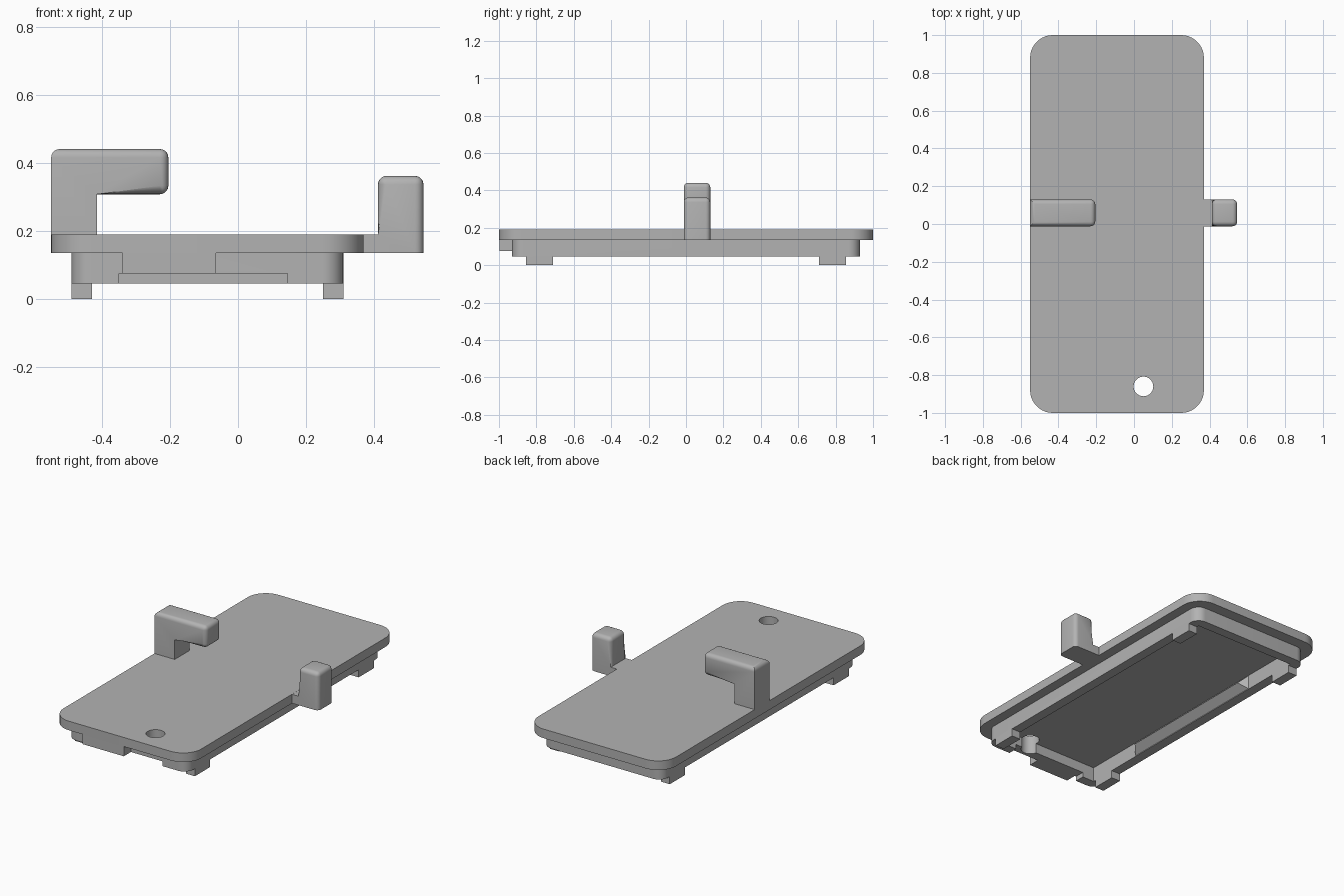
import bpy, bmesh, math

if "Cube" in bpy.data.objects:
    bpy.data.objects.remove(bpy.data.objects["Cube"])

grey = bpy.data.materials.new("plain_grey")
GREY = (0.45, 0.45, 0.45, 1)
grey.use_nodes = True
grey.diffuse_color = GREY
grey.node_tree.nodes["Principled BSDF"].inputs["Base Color"].default_value = GREY


def finish(name, bm):
    bmesh.ops.recalc_face_normals(bm, faces=bm.faces)
    mesh = bpy.data.meshes.new(name)
    bm.to_mesh(mesh)
    bm.free()
    mesh.materials.append(grey)
    ob = bpy.data.objects.new(name, mesh)
    bpy.context.collection.objects.link(ob)
    return ob


def prism(name, points, offset, bevel_rule=None):
    """Extrude a closed outline; optionally round the edges picked by a rule."""
    bm = bmesh.new()
    face = bm.faces.new([bm.verts.new(p) for p in points])
    grown = bmesh.ops.extrude_face_region(bm, geom=[face])["geom"]
    bmesh.ops.translate(bm, vec=offset,
                        verts=[g for g in grown if isinstance(g, bmesh.types.BMVert)])
    if bevel_rule:
        bmesh.ops.recalc_face_normals(bm, faces=bm.faces)
        edges = [e for e in bm.edges if bevel_rule(e.verts[0].co, e.verts[1].co)]
        bmesh.ops.bevel(bm, geom=edges, offset=0.025, segments=5,
                        profile=0.5, affect='EDGES')
    return finish(name, bm)


def box(name, x, y, z):
    corners = [(x[0], y[0], z[0]), (x[1], y[0], z[0]), (x[1], y[1], z[0]), (x[0], y[1], z[0])]
    return prism(name, corners, (0, 0, z[1] - z[0]))


def rounded_slab(name, x, y, z, r, steps=10):
    pts = []
    corners = [(x[1] - r, y[1] - r), (x[0] + r, y[1] - r),
               (x[0] + r, y[0] + r), (x[1] - r, y[0] + r)]
    for quarter, (cx, cy) in enumerate(corners):
        for i in range(steps + 1):
            a = (quarter + i / steps) * math.pi / 2
            pts.append((cx + r * math.cos(a), cy + r * math.sin(a), z[0]))
    return prism(name, pts, (0, 0, z[1] - z[0]))


def hip_wedge(name, x, depth):
    """Horizontal V-shaped ridge with sloped ends."""
    bm = bmesh.new()
    base = [bm.verts.new((x, sy * 0.5, z)) for sy, z in
            ((-1, 0.05), (1, 0.05), (1, 0.134), (-1, 0.134))]
    tip = [bm.verts.new((x + depth, y, 0.092)) for y in (-0.455, 0.455)]
    a, b, c, d = base
    for f in (base, (a, b, tip[1], tip[0]), (c, d, tip[0], tip[1]),
              (b, c, tip[1]), (d, a, tip[0])):
        bm.faces.new(f)
    return finish(name, bm)


def cut(target, cutter):
    mod = target.modifiers.new("cut", 'BOOLEAN')
    mod.operation = 'DIFFERENCE'
    mod.solver = 'EXACT'
    mod.object = cutter
    bpy.context.view_layer.objects.active = target
    bpy.ops.object.modifier_apply(modifier=mod.name)
    bpy.data.objects.remove(cutter)


def hole_cutter():
    ring = [(0.05 + 0.052 * math.cos(i * math.tau / 40),
             -0.86 + 0.052 * math.sin(i * math.tau / 40), -0.1) for i in range(40)]
    return prism("hole_cutter", ring, (0, 0, 0.5))


# Cover plate with a round hole
plate = rounded_slab("cover_plate", (-0.55, 0.37), (-1, 1), (0.135, 0.19), 0.12)
cut(plate, hole_cutter())

# Hollow rim under the plate, trimmed so that four feet remain
rim = rounded_slab("rim_with_feet", (-0.49, 0.31), (-0.93, 0.93), (0, 0.14), 0.06)
cut(rim, box("cavity_cutter", (-0.43, 0.25), (-0.87, 0.87), (-0.1, 0.3)))
for span in ((-1.1, -0.855), (-0.71, 0.71), (0.855, 1.1)):
    cut(rim, box("foot_cutter", (-1, 1), span, (-0.1, 0.046)))
cut(rim, box("front_notch_cutter", (-0.35, 0.145), (-1.1, -0.8), (-0.1, 0.075)))
cut(rim, hole_cutter())

# Side walls pressed inward: groove outside, matching ridge inside
for side, outer, inner, sign in (("left", 0.31, 0.25, -1), ("right", -0.49, -0.43, 1)):
    cut(rim, hip_wedge("groove_cutter", outer + sign * 0.0001, sign * 0.043))
    hip_wedge(side + "_inner_ridge", inner, sign * 0.043)

# Block on the front of the rim
front_block = box("front_block", (-0.34, -0.065), (-0.998, -0.925), (0.075, 0.137))

# Tall hook reaching over the plate
tall = [(-0.55, 0.185), (-0.415, 0.185), (-0.415, 0.308),
        (-0.205, 0.308), (-0.205, 0.441), (-0.55, 0.441)]
tall_hook = prism(
    "tall_hook", [(x, -0.012, z) for x, z in tall], (0, 0.142, 0),
    lambda p, q: min(p.z, q.z) > 0.3 and not (abs(p.x + 0.415) < 0.01 and abs(q.x + 0.415) < 0.01))

# Short upright hook beside the plate
short = [(0.36, 0.135), (0.546, 0.135), (0.546, 0.362),
         (0.412, 0.362), (0.412, 0.189), (0.36, 0.189)]
short_hook = prism("short_hook", [(x, -0.012, z) for x, z in short], (0, 0.142, 0),
                   lambda p, q: max(p.z, q.z) > 0.3)

# Smooth the rounded corners and keep the rest crisp
bpy.ops.object.select_all(action='DESELECT')
for ob in (plate, rim, tall_hook, short_hook):
    ob.select_set(True)
bpy.context.view_layer.objects.active = plate
bpy.ops.object.shade_smooth_by_angle(angle=math.radians(30))
